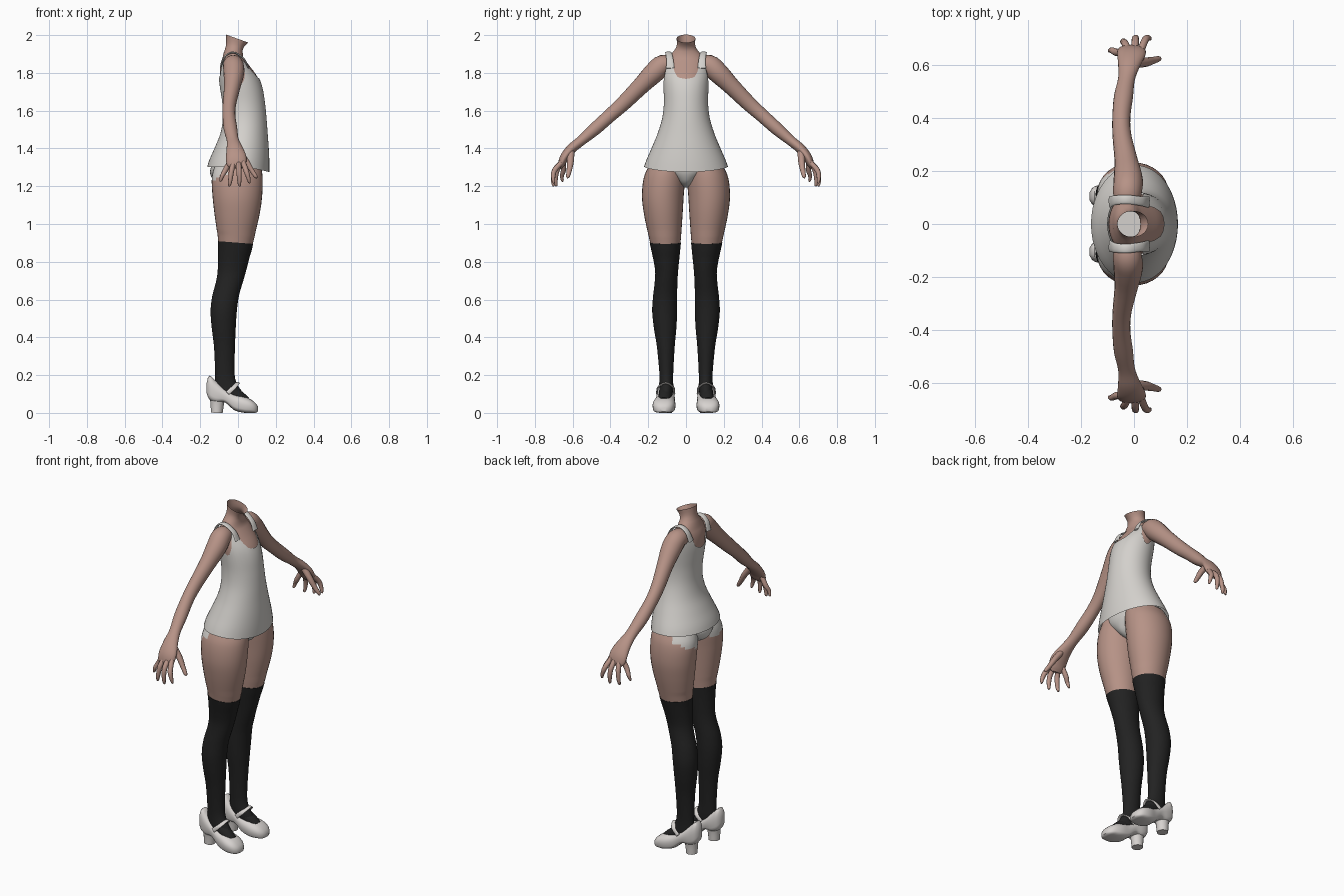
import bpy, bmesh
from math import sin, cos, pi, radians, degrees
from mathutils import Vector

if "Cube" in bpy.data.objects:
    bpy.data.objects.remove(bpy.data.objects["Cube"])


def material(name, rgb):
    m = bpy.data.materials.new(name)
    m.use_nodes = True
    m.diffuse_color = (*rgb, 1)
    m.node_tree.nodes["Principled BSDF"].inputs["Base Color"].default_value = (*rgb, 1)
    return m


SKIN = material("warm skin", (0.47, 0.29, 0.24))
CLOTH = material("off white cloth", (0.66, 0.64, 0.61))
SOCK = material("charcoal knit", (0.016, 0.016, 0.016))
SHOE = material("pale leather", (0.68, 0.65, 0.63))


def curve(table, k):
    """Smooth lookup in a table whose rows start with an ascending key."""
    k = min(max(k, table[0][0]), table[-1][0])
    i = next(j for j in range(len(table) - 1) if k <= table[j + 1][0])
    a, b = table[i], table[i + 1]
    p, q = table[max(i - 1, 0)], table[min(i + 2, len(table) - 1)]
    h = b[0] - a[0]
    t = (k - a[0]) / h
    out = []
    for c in range(1, len(a)):
        ma = (b[c] - p[c]) / (b[0] - p[0]) * h
        mb = (q[c] - a[c]) / (q[0] - a[0]) * h
        out.append((2*t**3 - 3*t*t + 1) * a[c] + (t**3 - 2*t*t + t) * ma
                   + (3*t*t - 2*t**3) * b[c] + (t**3 - t*t) * mb)
    return out


def span(a, b, n):
    return [a + (b - a) * i / n for i in range(n + 1)]


def loft(name, rings, mats, cap=False, mirror=False, rule=None):
    bm = bmesh.new()
    rows = [[bm.verts.new(p) for p in r] for r in rings]
    n = len(rows[0])
    for r, s in zip(rows, rows[1:]):
        for i in range(n):
            bm.faces.new((r[i], r[(i + 1) % n], s[(i + 1) % n], s[i]))
    if cap:
        bm.faces.new(rows[0])
        bm.faces.new(rows[-1])
    bmesh.ops.recalc_face_normals(bm, faces=bm.faces)
    if rule:
        for f in bm.faces:
            f.material_index = rule(f.calc_center_median())
    me = bpy.data.meshes.new(name)
    bm.to_mesh(me)
    bm.free()
    for m in mats:
        me.materials.append(m)
    ob = bpy.data.objects.new(name, me)
    bpy.context.collection.objects.link(ob)
    if mirror:
        mod = ob.modifiers.new("mirror", "MIRROR")
        mod.use_axis = (False, True, False)
    bpy.ops.object.select_all(action="DESELECT")
    ob.select_set(True)
    bpy.context.view_layer.objects.active = ob
    bpy.ops.object.shade_smooth_by_angle(angle=radians(50))
    return ob


def sweep(name, path, mat, side=(1, 0, 0), steps=4, seg=14):
    """Elliptical tube; path rows are x, y, z, radius along side, other radius."""
    table = [(i, *row) for i, row in enumerate(path)]
    keys = span(0, len(path) - 1, (len(path) - 1) * steps)
    rings = []
    for k in keys:
        *_, ra, rb = curve(table, k)
        p = Vector(curve(table, k)[:3])
        d = (Vector(curve(table, k + .05)[:3]) - Vector(curve(table, k - .05)[:3])).normalized()
        u = Vector(side)
        u = (u - d * u.dot(d)).normalized()
        v = d.cross(u)
        rings.append([p + u * ra * cos(2*pi*i/seg) + v * rb * sin(2*pi*i/seg) for i in range(seg)])
    return loft(name, rings, [mat], cap=True, mirror=True)


# Torso: height, back x, front x, half width
TORSO = [(1.26, -.172, .166, .236), (1.33, -.155, .166, .213), (1.40, -.125, .163, .183),
         (1.48, -.093, .157, .15), (1.56, -.08, .151, .126), (1.64, -.083, .143, .117),
         (1.72, -.095, .13, .119), (1.78, -.102, .108, .121), (1.84, -.10, .065, .117),
         (1.88, -.088, .036, .10), (1.91, -.073, .024, .068), (1.94, -.063, .03, .049),
         (1.98, -.063, .054, .05)]


def torso_point(z, a, inset=0.0):
    xb, xf, ry = curve(TORSO, z)
    return Vector(((xb + xf) / 2 + ((xf - xb) / 2 - inset) * cos(a), (ry - inset) * sin(a), z))


def neck_tilt(p):
    k = max(0, (p.z - 1.9) / .08)
    p.z += k * (.0 - .36 * p.x)
    return p


SEG = 48
angles = [2 * pi * i / SEG for i in range(SEG)]
loft("chest_and_neck", [[neck_tilt(torso_point(z, a, .006 if z < 1.9 else 0)) for a in angles]
                        for z in span(1.66, 1.98, 20)], [SKIN])

# Top: hem and neckline heights vary around the body
NECKLINE = [(0, 1.768), (25, 1.785), (38, 1.845), (52, 1.87), (66, 1.80), (90, 1.74),
            (114, 1.80), (128, 1.87), (142, 1.855), (157, 1.79), (180, 1.77)]


def shirt_point(t, a):
    top = curve(NECKLINE, degrees(min(a, 2 * pi - a)))[0]
    hem = 1.303 - .028 * max(cos(a), 0) ** 1.5
    return torso_point(hem + (top - hem) * t, a)


loft("tank_top", [[shirt_point(t, a) for a in angles] for t in span(0, 1, 26)], [CLOTH])
sweep("shoulder_strap", [(.056, .083, 1.825, .022, .004), (.03, .086, 1.875, .018, .005),
                         (-.025, .093, 1.908, .017, .005), (-.07, .09, 1.885, .018, .005),
                         (-.092, .083, 1.83, .022, .004)], CLOTH, side=(0, 1, 0))

# Briefs
BRIEFS = [(1.192, -.03, .03, .012), (1.21, -.085, .08, .04), (1.24, -.135, .108, .08),
          (1.28, -.148, .126, .145), (1.33, -.13, .13, .185)]


def briefs_ring(z):
    xb, xf, ry = curve(BRIEFS, z)
    return [((xb + xf) / 2 + (xf - xb) / 2 * cos(a), ry * sin(a), z) for a in angles]


loft("briefs", [briefs_ring(z) for z in span(1.192, 1.33, 10)], [CLOTH], cap=True)

# Legs: height, back x, front x, inner y, outer y
LEG = [(.07, -.12, .02, .075, .14), (.11, -.12, .02, .072, .14), (.15, -.12, -.006, .07, .138),
       (.2, -.119, -.02, .07, .138), (.35, -.125, -.018, .062, .152), (.45, -.137, -.014, .053, .168),
       (.54, -.143, -.008, .049, .177), (.62, -.134, .003, .049, .172), (.7, -.113, .026, .047, .163),
       (.76, -.105, .043, .043, .162), (.9, -.105, .078, .029, .19), (1.05, -.124, .114, .018, .222),
       (1.15, -.135, .128, .012, .233), (1.25, -.138, .13, .004, .222), (1.32, -.12, .12, .004, .19)]


def leg_ring(z, grow=0.0):
    xb, xf, yi, yo = curve(LEG, z)
    return [((xb + xf) / 2 + ((xf - xb) / 2 + grow) * cos(2*pi*i/32),
             (yi + yo) / 2 + ((yo - yi) / 2 + grow) * sin(2*pi*i/32),
             z - .06 * (z > .85) * (z < .95) * (cos(2*pi*i/32)) * .12) for i in range(32)]


def covers_seat(c):
    return int(c.x < -.05 and c.z > 1.205 + (c.x + .14) * .4 + c.y * .15)


loft("thigh", [leg_ring(z) for z in span(.9, 1.32, 28)], [SKIN, CLOTH], mirror=True, rule=covers_seat)
loft("stocking", [leg_ring(z, .002) for z in span(.07, .902, 36)], [SOCK], cap=True, mirror=True)
sweep("stocking_foot", [(-.09, .105, .11, .035, .04), (-.04, .108, .105, .035, .04),
                        (.005, .112, .083, .035, .035), (.045, .116, .06, .03, .025)],
      SOCK, side=(0, 1, 0))

# Shoes: x, bottom, top, centre y, half width
SHOE_SHAPE = [(-.168, .11, .15, .105, .015), (-.155, .075, .197, .105, .034),
              (-.12, .055, .172, .105, .044), (-.07, .055, .128, .107, .047),
              (-.02, .015, .1, .111, .053), (.03, .001, .086, .116, .06), (.07, .0, .07, .119, .055),
              (.095, .001, .05, .12, .04), (.107, .008, .032, .12, .018)]


def shoe_ring(x):
    zb, zt, yc, w = curve(SHOE_SHAPE, x)
    ring = []
    for i in range(24):
        c, s = cos(2*pi*i/24), sin(2*pi*i/24)
        flat = .45 if s < 0 else .95
        ring.append((x, yc + w * abs(c) ** .7 * (1 if c > 0 else -1),
                     (zb + zt) / 2 + (zt - zb) / 2 * abs(s) ** flat * (1 if s > 0 else -1)))
    return ring


loft("shoe", [shoe_ring(x) for x in span(-.168, .107, 30)], [SHOE], cap=True, mirror=True)
sweep("shoe_heel", [(-.108, .105, .1, .045, .042), (-.11, .105, .05, .036, .034),
                    (-.112, .105, .0, .031, .031)], SHOE)
sweep("shoe_strap", [(-.055, .062, .105, .012, .005), (-.02, .068, .137, .012, .005),
                     (-.002, .108, .158, .012, .005), (-.02, .146, .137, .012, .005),
                     (-.055, .154, .105, .012, .005)], SHOE)

# Arms and hands
sweep("arm", [(-.03, .06, 1.835, .045, .04), (-.025, .12, 1.842, .054, .054),
              (-.022, .17, 1.80, .055, .055), (-.03, .24, 1.73, .044, .046),
              (-.045, .33, 1.64, .036, .04), (-.048, .40, 1.577, .034, .036),
              (-.04, .48, 1.505, .036, .034), (-.028, .55, 1.445, .032, .027),
              (-.018, .605, 1.40, .043, .026), (-.01, .642, 1.355, .054, .024),
              (-.01, .66, 1.315, .05, .018), (-.01, .665, 1.295, .03, .01)], SKIN, seg=20)

FINGERS = {"little_finger": (-.05, -.092, .657, 1.225), "ring_finger": (-.026, -.045, .69, 1.2),
           "middle_finger": (.003, .008, .704, 1.2), "index_finger": (.03, .06, .703, 1.217)}
for name, (bx, tx, ty, tz) in FINGERS.items():
    sweep(name, [(bx * .8, .65, 1.335, .014, .014), (bx * .6 + tx * .4, ty - .008, 1.285, .014, .014),
                 (bx * .2 + tx * .8, ty, tz + .03, .011, .011), (tx, ty - .003, tz + .004, .007, .007),
                 (tx, ty - .004, tz, .002, .002)], SKIN, seg=10)
sweep("thumb", [(.005, .61, 1.385, .02, .018), (.045, .612, 1.33, .018, .016),
                (.072, .618, 1.285, .014, .013), (.094, .625, 1.252, .01, .01),
                (.1, .628, 1.243, .002, .002)], SKIN, side=(0, 1, 0), seg=10)
